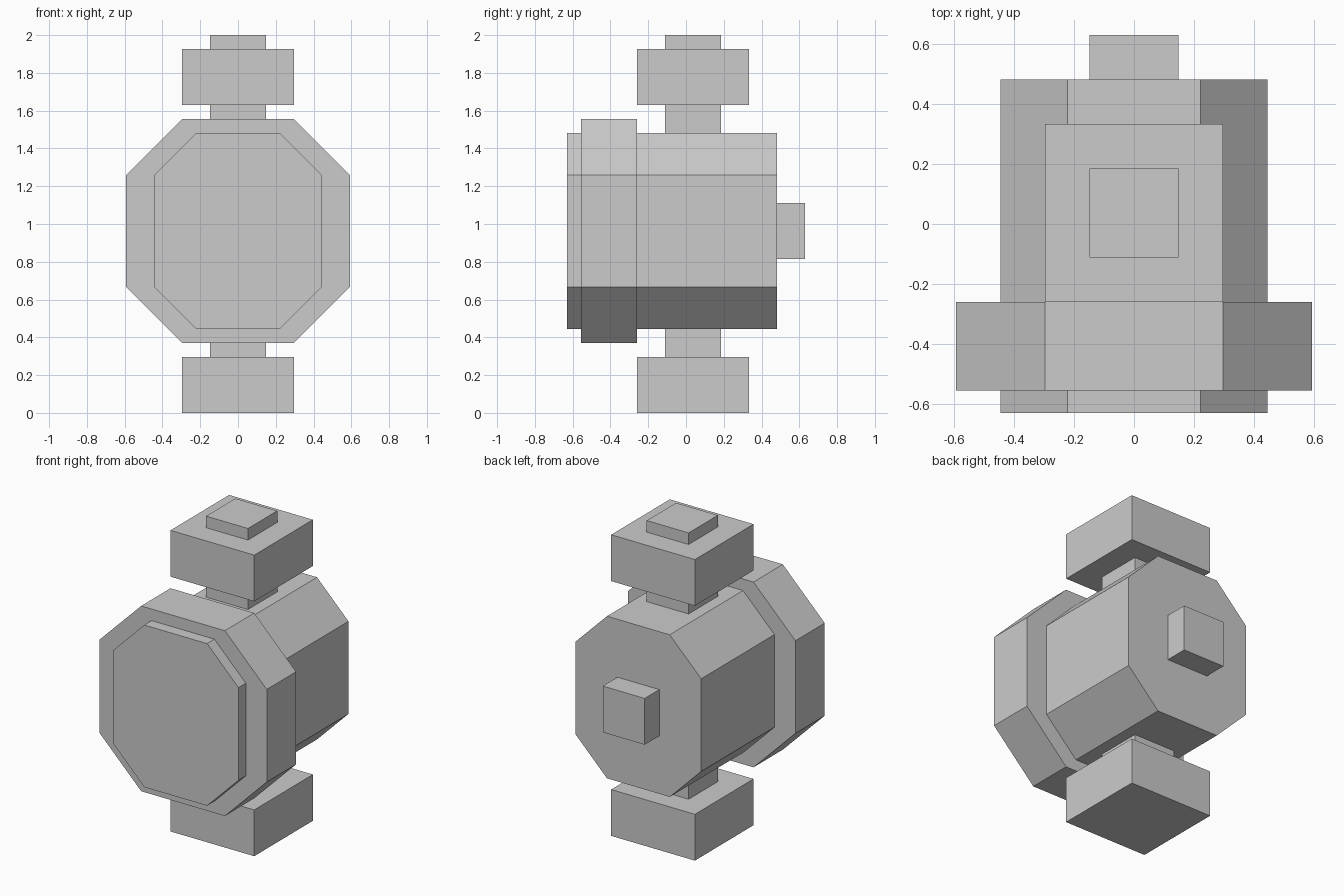
import bpy, bmesh

if "Cube" in bpy.data.objects:
    bpy.data.objects.remove(bpy.data.objects["Cube"])

U = 2 / 27  # grid unit of the model


def make_object(name, bm):
    bmesh.ops.recalc_face_normals(bm, faces=bm.faces)
    mesh = bpy.data.meshes.new(name)
    bm.to_mesh(mesh)
    bm.free()
    obj = bpy.data.objects.new(name, mesh)
    bpy.context.collection.objects.link(obj)
    return obj


def prism(name, profile, y0, y1):
    """Extrude an (x, z) profile along y; all values in grid units."""
    bm = bmesh.new()
    face = bm.faces.new([bm.verts.new((x * U, y0 * U, z * U)) for x, z in profile])
    ext = bmesh.ops.extrude_face_region(bm, geom=[face])
    verts = [v for v in ext["geom"] if isinstance(v, bmesh.types.BMVert)]
    bmesh.ops.translate(bm, verts=verts, vec=(0, (y1 - y0) * U, 0))
    return make_object(name, bm)


def box(name, half_x, y0, y1, z0, z1):
    return prism(name, [(-half_x, z0), (half_x, z0), (half_x, z1), (-half_x, z1)], y0, y1)


def octagon(half_x, half_top, z0, z1, side_z0=9, side_z1=17):
    right = [(half_top, z0), (half_x, side_z0), (half_x, side_z1), (half_top, z1)]
    return right + [(-x, z) for x, z in reversed(right)]


# Octagonal drum and the wider band around its front
prism("drum_body", octagon(6, 3, 6, 20), -8.5, 6.5)
prism("front_band", octagon(8, 4, 5, 21), -7.5, -3.5)

# Rear stud
box("rear_stud", 2, 6.5, 8.5, 11, 15)

# Blocks above and below, joined to the drum by narrow posts
for name, z0, z1 in (("bottom_block", 0, 4), ("top_block", 22, 26)):
    box(name, 4, -3.5, 4.5, z0, z1)
for name, z0, z1 in (("bottom_post", 4, 6), ("top_post", 20, 22), ("top_stud", 26, 27)):
    box(name, 2, -1.5, 2.5, z0, z1)
